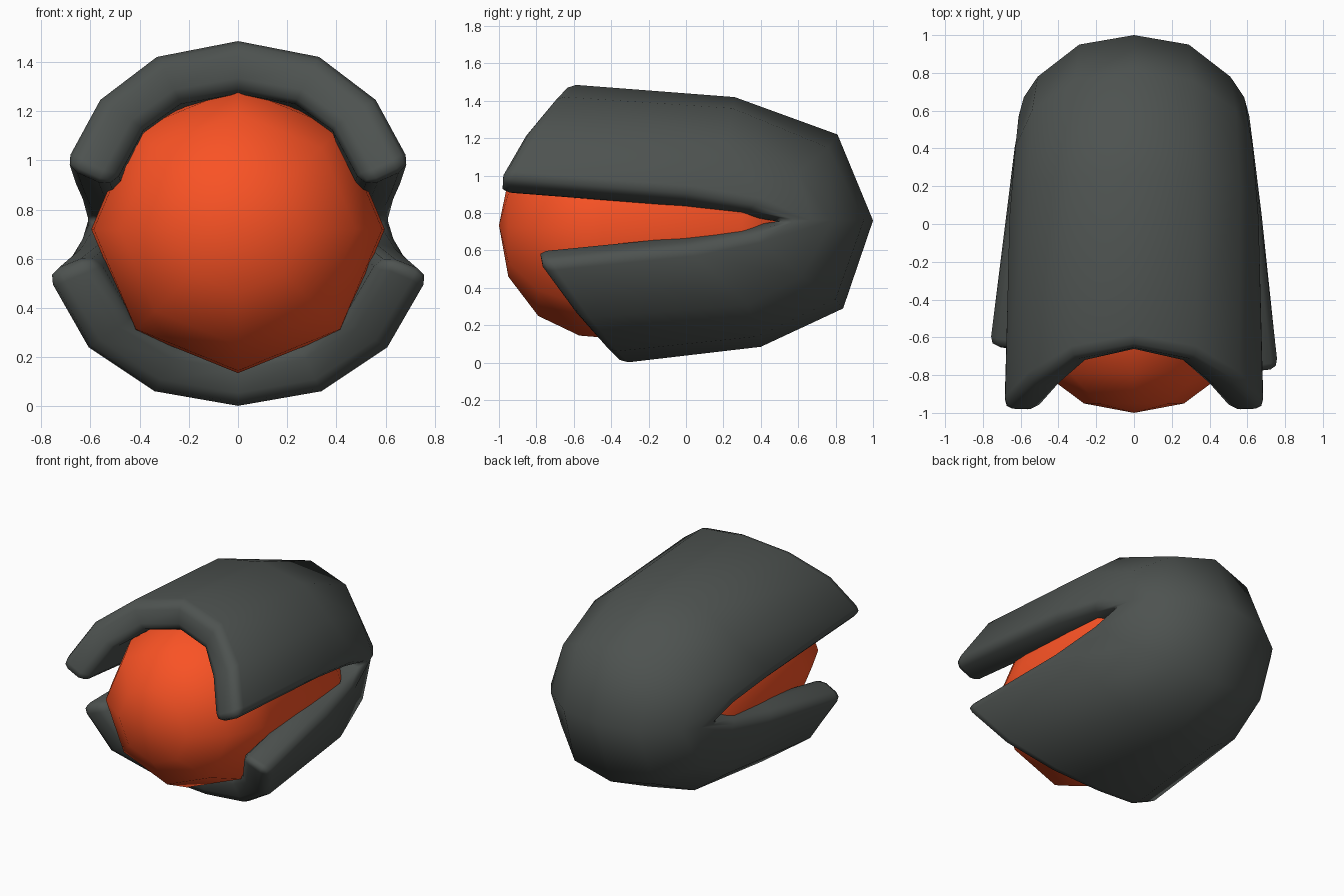
import bpy, bmesh
from math import sin, cos, pi

if "Cube" in bpy.data.objects:
    bpy.data.objects.remove(bpy.data.objects["Cube"])


def make_object(name, bm, colour):
    mesh = bpy.data.meshes.new(name)
    bm.to_mesh(mesh)
    bm.free()
    for p in mesh.polygons:
        p.use_smooth = True
    ob = bpy.data.objects.new(name, mesh)
    bpy.context.collection.objects.link(ob)
    mat = bpy.data.materials.new(name + "_colour")
    mat.diffuse_color = colour
    mat.use_nodes = True
    mat.node_tree.nodes["Principled BSDF"].inputs["Base Color"].default_value = mat.diffuse_color
    mesh.materials.append(mat)
    return ob


# Shell: one sheet folded around the back, columns run upper lip -> back -> lower lip
columns = [
    [(0, -.65, 1.49), (0, .26, 1.42), (0, .81, 1.22), (0, 1, .76),
     (0, .84, .29), (0, .40, .085), (0, -.37, -.005)],
    [(.33, -.71, 1.425), (.33, .25, 1.36), (.31, .76, 1.15), (.29, .95, .76),
     (.31, .80, .34), (.33, .38, .14), (.34, -.43, .055)],
    [(.56, -.85, 1.25), (.56, .22, 1.18), (.54, .60, 1.02), (.51, .78, .76),
     (.54, .62, .46), (.57, .33, .31), (.61, -.58, .235)],
    [(.71, -1.0, .98), (.68, .0, .895), (.655, .35, .835), (.645, .58, .76),
     (.655, .35, .69), (.695, .0, .62), (.79, -.79, .535)],
]
bm = bmesh.new()
grid = []
for c in range(-3, 4):
    sign = -1 if c < 0 else 1
    grid.append([bm.verts.new((sign * x, y, z)) for x, y, z in columns[abs(c)]])
grid[0][-1].co.y += .13  # left lower tip is slightly shorter
for a, b in zip(grid, grid[1:]):
    for r in range(6):
        bm.faces.new((a[r], b[r], b[r + 1], a[r + 1]))
shell = make_object("shell", bm, (.075, .085, .08, 1))
solid = shell.modifiers.new("thickness", 'SOLIDIFY')
solid.thickness = .215
solid.offset = -1
bevel = shell.modifiers.new("soft_lips", 'BEVEL')
bevel.width = .06
bevel.segments = 2
bevel.limit_method = 'ANGLE'
bevel.angle_limit = 1.0

# Inner core: eight-sided rounded body turned around the y axis
profile = [(-.95, .26), (-.79, .47), (-.57, .575), (-.45, .585), (.30, .58), (.55, .42)]
bm = bmesh.new()
rings = [[bm.verts.new((r * 1.02 * cos(k * pi / 4), y, .72 + r * sin(k * pi / 4)))
          for k in range(8)] for y, r in profile]
front = bm.verts.new((0, -1, .735))
back = bm.verts.new((0, .68, .735))
for k in range(8):
    n = (k + 1) % 8
    bm.faces.new((front, rings[0][k], rings[0][n]))
    bm.faces.new((back, rings[-1][n], rings[-1][k]))
    for a, b in zip(rings, rings[1:]):
        bm.faces.new((a[k], b[k], b[n], a[n]))
bmesh.ops.recalc_face_normals(bm, faces=bm.faces)
core = make_object("inner_core", bm, (.95, .085, .018, 1))
